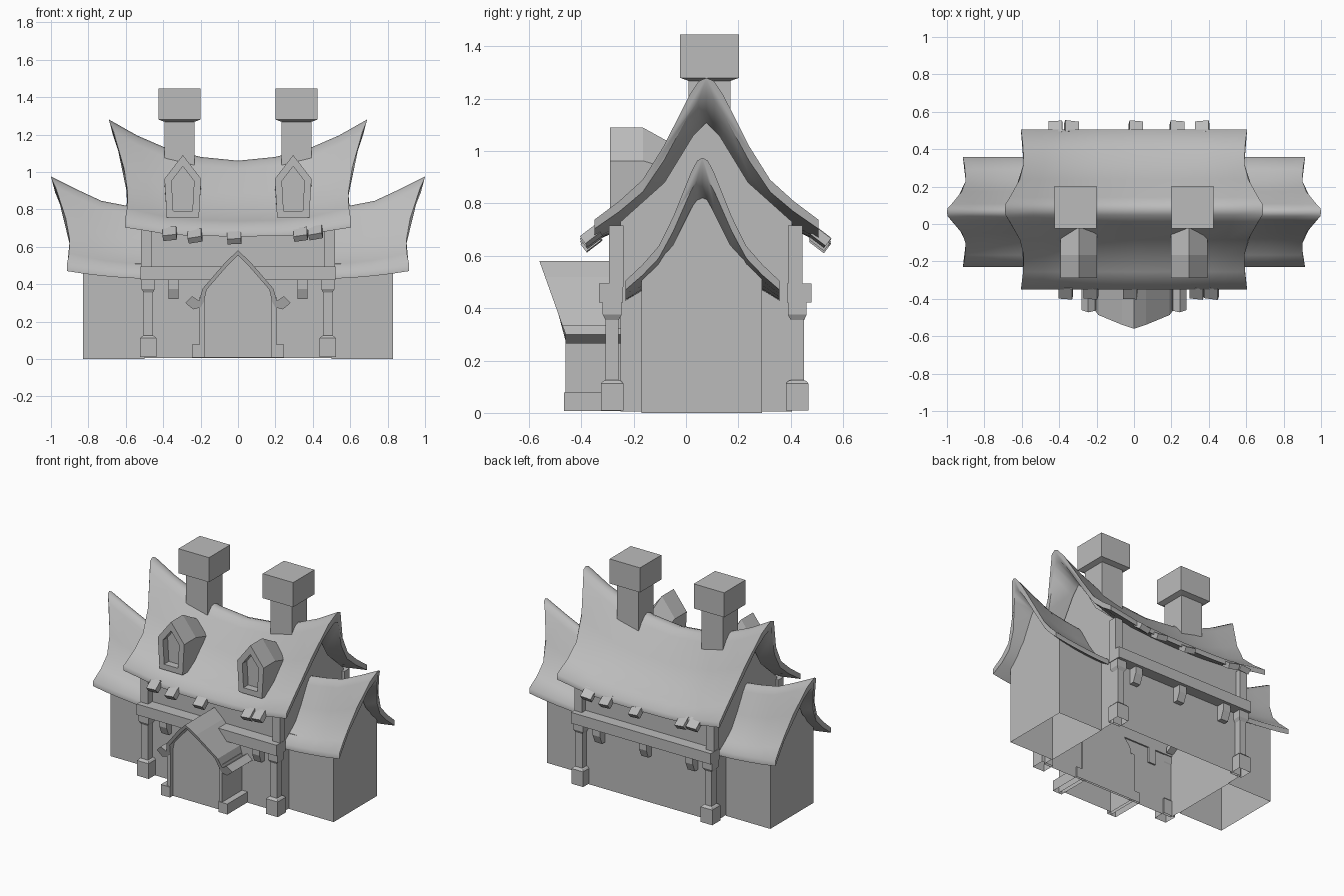
import bpy, bmesh, math, random
from mathutils import Vector, Matrix

cube = bpy.data.objects.get("Cube")
if cube:
    bpy.data.objects.remove(cube, do_unlink=True)

random.seed(4)

stone = bpy.data.materials.new("plain_grey")
stone.use_nodes = True
GREY = (0.5, 0.5, 0.5, 1)
stone.diffuse_color = GREY
stone.node_tree.nodes["Principled BSDF"].inputs["Base Color"].default_value = GREY


def finish(name, bm, open_top=False):
    """Make the object; parts resting on the ground stay open underneath."""
    bmesh.ops.recalc_face_normals(bm, faces=bm.faces)
    bm.normal_update()
    unseen = [f for f in bm.faces
              if (f.normal.z < -0.9 and f.calc_center_median().z < 0.02 and "shingle" not in name)
              or (open_top and f.normal.z > 0.2)]
    bmesh.ops.delete(bm, geom=unseen, context="FACES")
    mesh = bpy.data.meshes.new(name)
    bm.to_mesh(mesh)
    bm.free()
    mesh.materials.append(stone)
    obj = bpy.data.objects.new(name, mesh)
    bpy.context.collection.objects.link(obj)
    return obj


def loft(name, rings, recess=None, open_top=False):
    """Skin a row of equal point rings; optionally inset and push in the first cap."""
    bm = bmesh.new()
    rows = [[bm.verts.new(p) for p in ring] for ring in rings]
    n = len(rows[0])
    for a, b in zip(rows, rows[1:]):
        for i in range(n):
            j = (i + 1) % n
            bm.faces.new((a[i], a[j], b[j], b[i]))
    first = bm.faces.new(rows[0][::-1])
    bm.faces.new(rows[-1])
    if recess:
        bmesh.ops.recalc_face_normals(bm, faces=bm.faces)
        inset, push = recess
        bmesh.ops.inset_region(bm, faces=[first], thickness=inset, use_even_offset=True)
        inner = bmesh.ops.extrude_discrete_faces(bm, faces=[first])["faces"]
        bmesh.ops.translate(bm, verts=inner[0].verts, vec=(0, push, 0))
    return finish(name, bm, open_top)


def stack(name, x, y, levels):
    """Column of rectangular levels (z, half width, half depth)."""
    return loft(name, [[(x - w, y - d, z), (x + w, y - d, z), (x + w, y + d, z), (x - w, y + d, z)]
                       for z, w, d in levels])


def block(name, x0, x1, y0, y1, z0, z1):
    w, d = (x1 - x0) / 2, (y1 - y0) / 2
    return stack(name, (x0 + x1) / 2, (y0 + y1) / 2, [(z0, w, d), (z1, w, d)])


def mirrored(half):
    """Closed symmetric outline from its half, listed from top to bottom."""
    return half + [(-a, b) for a, b in reversed(half) if a]


# Roofs: sagging ridge, concave slopes, gable edges swept outward at the peak
SLOPE = [(0, 1, 0), (0.07, 0.975, -0.003), (0.15, 0.88, -0.025), (0.38, 0.52, -0.08),
         (0.57, 0.28, -0.1), (0.78, 0.13, -0.097), (1, 0, -0.085)]


def roof(name, stations, centre_y, half_depth):
    """Stations are (x, ridge z, eave z, share of the gable sweep)."""
    section = [(-f, h, s) for f, h, s in reversed(SLOPE)] + SLOPE[1:]
    rings = []
    for x, ridge, eave, sweep in stations:
        top = [Vector((x + s * sweep, centre_y + f * half_depth, eave + (ridge - eave) * h))
               for f, h, s in section]
        # Underside: thicker and drawn in towards the ridge
        under = [p - Vector((0.02 * sweep * h, 0, 0.035 + 0.04 * h)) for p, (f, h, s) in zip(top, section)]
        rings.append(top + under[::-1])
    obj = loft(name, rings)
    bpy.ops.object.select_all(action="DESELECT")
    obj.select_set(True)
    bpy.context.view_layer.objects.active = obj
    bpy.ops.object.shade_smooth_by_angle(angle=math.radians(66))


right_half = [(0.2, 1.08, 0.692, 0), (0.39, 1.13, 0.7, 0.2), (0.54, 1.195, 0.72, 0.6),
              (0.69, 1.28, 0.738, 1)]
roof("main_roof", [(-x, r, e, -s) for x, r, e, s in reversed(right_half)]
     + [(0, 1.06, 0.69, 0)] + right_half, 0.078, 0.428)

# House core with gable ends
main_wall = [(0.05, 1.06), (0.16, 0.88), (0.3275, 0.73), (0.3275, 0.005)]
loft("main_walls", [[(x, 0.0775 + y, z) for y, z in mirrored([(0, 1.11)] + main_wall)]
                    for x in (-0.5, 0.5)], open_top=True)

for side, label in ((-1, "right"), (1, "left")):
    # Side wing
    wing = [(0.45, 0.80, 0.463, 0), (0.6, 0.82, 0.468, 0), (0.73, 0.845, 0.478, 0.2),
            (0.87, 0.91, 0.49, 0.6), (1.0, 0.975, 0.505, 1)]
    roof(label + "_wing_roof", [(side * x, r, e, side * s) for x, r, e, s in wing], 0.063, 0.294)
    wing_wall = mirrored([(0, 0.85), (0.04, 0.78), (0.11, 0.64), (0.23, 0.51), (0.23, 0)])
    loft(label + "_wing_walls", [[(side * x, 0.06 + y, z) for y, z in wing_wall] for x in (0.5, 0.83)],
         open_top=True)

    # Corner posts: footing, shaft, flared capital, upper post
    for y, end in ((-0.282, "front"), (0.425, "back")):
        stack(f"{end}_{label}_post", side * 0.48, y,
              [(0.01, 0.043, 0.043), (0.112, 0.043, 0.043), (0.122, 0.034, 0.034), (0.125, 0.025, 0.025),
               (0.355, 0.025, 0.025), (0.375, 0.036, 0.036), (0.425, 0.036, 0.036)])
        upper_y = y + (0.015 if y < 0 else -0.008)
        block(f"{end}_{label}_upper_post", side * 0.49 - 0.028, side * 0.49 + 0.028,
              upper_y - 0.028, upper_y + 0.028, 0.48, 0.715)

    # Chimney
    stack(label + "_chimney", side * 0.313, 0.09,
          [(0.9, 0.08, 0.08), (1.268, 0.08, 0.08), (1.28, 0.113, 0.113), (1.445, 0.113, 0.113)])

    # Dormer with a recessed window
    cx = side * 0.295
    rings = []
    for y, peak, eave in ((-0.29, 1.09, 0.963), (-0.165, 1.09, 0.963), (-0.02, 1.01, 0.92)):
        rings.append([(cx + x, y, z) for x, z in mirrored([(0, peak), (0.098, eave), (0.086, 0.755)])])
    loft(label + "_dormer", rings, recess=(0.037, 0.05))

# Beams with small brackets beneath
block("front_beam", -0.52, 0.52, -0.333, -0.24, 0.422, 0.495)
block("back_beam", -0.52, 0.52, 0.385, 0.48, 0.422, 0.495)
for x, y in ((-0.345, -0.27), (0.345, -0.27), (-0.345, 0.425), (0, 0.425), (0.345, 0.425)):
    out = -1 if y < 0 else 1
    loft("beam_bracket", [[(x + dx, y - out * 0.03, 0.32), (x + dx, y + out * 0.012, 0.32),
                           (x + dx, y + out * 0.035, 0.375), (x + dx, y + out * 0.035, 0.43),
                           (x + dx, y - out * 0.03, 0.43)] for dx in (-0.027, 0.027)])

# Loose shingles hanging from the eaves
for out, places in ((-1, (-0.365, -0.23, -0.02, 0.335, 0.415)), (1, (-0.42, -0.335, 0.01, 0.23, 0.365))):
    for x in places:
        tile = block("eave_shingle", -0.037, 0.037, -0.036, 0.036, -0.018, 0.018)
        z = 0.65 + 0.15 * x * x
        y = 0.075 + out * 0.437
        tilt = Matrix.Rotation(-out * 0.65, 4, "X") @ Matrix.Rotation(random.uniform(-0.25, 0.25), 4, "Y")
        tile.matrix_world = Matrix.Translation(Vector((x, y, z))) @ tilt

# Porch: door body, jambs, footings and pointed canopy
door = mirrored([(0, 0.555), (0.06, 0.5), (0.17, 0.37), (0.185, 0.3), (0.185, 0.008)])
loft("door_body", [[(x, y, z) for x, z in door] for y in (-0.435, -0.24)])
for side, label in ((-1, "right"), (1, "left")):
    a, b = sorted((side * 0.18, side * 0.205))
    block(label + "_door_jamb", a, b, -0.46, -0.24, 0.008, 0.33)
    a, b = sorted((side * 0.18, side * 0.247))
    block(label + "_door_footing", a, b, -0.466, -0.24, 0.008, 0.078)

outer = [(0, 0.58), (0.065, 0.52), (0.19, 0.375), (0.208, 0.31), (0.245, 0.335), (0.255, 0.325),
         (0.282, 0.3), (0.24, 0.265), (0.2, 0.275)]
inner = [(0.182, 0.305), (0.168, 0.37), (0.055, 0.5), (0, 0.553)]
edge = outer + inner
canopy = edge + [(-x, z) for x, z in reversed(edge) if x]
loft("porch_canopy", [[(x, -0.46 - 0.1 * max(0, z - 0.3) / 0.28, z) for x, z in canopy],
                      [(x, -0.25, z) for x, z in canopy]])
